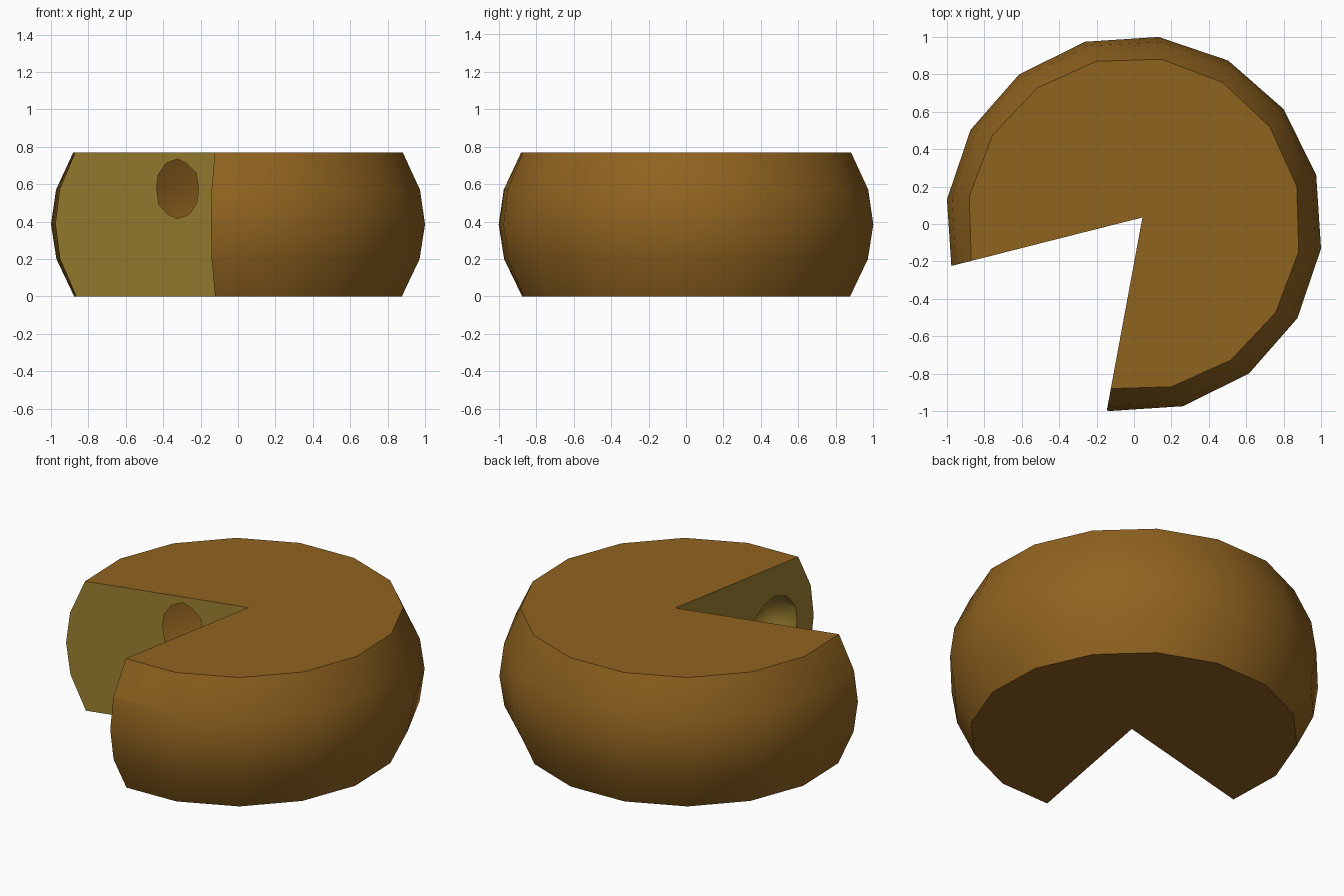
import bpy, bmesh
from math import cos, sin, radians
from mathutils import Vector, Matrix

if "Cube" in bpy.data.objects:
    bpy.data.objects.remove(bpy.data.objects["Cube"])


def material(name, color):
    m = bpy.data.materials.new(name)
    m.diffuse_color = color
    m.use_nodes = True
    m.node_tree.nodes["Principled BSDF"].inputs["Base Color"].default_value = m.diffuse_color
    return m


MATS = [material("rind", (0.28, 0.125, 0.014, 1)), material("paste", (0.33, 0.215, 0.03, 1))]


def to_object(name, bm, mat_index):
    bmesh.ops.recalc_face_normals(bm, faces=bm.faces)
    for f in bm.faces:
        f.material_index = mat_index
    me = bpy.data.meshes.new(name)
    bm.to_mesh(me)
    bm.free()
    for m in MATS:
        me.materials.append(m)
    ob = bpy.data.objects.new(name, me)
    bpy.context.collection.objects.link(ob)
    return ob


# Bulging 16-sided wheel: (radius, height, rotation) per ring
PROFILE = [(0.888, 0.0, 13), (0.981, 0.2, 14.3), (1.0086, 0.385, 15), (0.983, 0.57, 14.3), (0.893, 0.77, 13)]
N = 16
bm = bmesh.new()
rings = [[bm.verts.new((r * cos(radians(a + i * 360 / N)), r * sin(radians(a + i * 360 / N)), z))
          for i in range(N)] for r, z, a in PROFILE]
for lo, hi in zip(rings, rings[1:]):
    for i in range(N):
        j = (i + 1) % N
        bm.faces.new((lo[i], lo[j], hi[j], hi[i]))
bm.faces.new(rings[0])
bm.faces.new(rings[-1])
cheese = to_object("cheese_wheel", bm, 0)

# Wedge slice removed from the wheel
APEX = Vector((0.045, 0.035, 0))
DIR_A = Vector((-1.025, -0.26, 0)).normalized()
DIR_B = Vector((-0.19, -1.03, 0)).normalized()
bm = bmesh.new()
base = bm.faces.new([bm.verts.new(p + Vector((0, 0, -0.3)))
                     for p in (APEX, APEX + DIR_A * 2.5, APEX + DIR_B * 2.5)])
ext = bmesh.ops.extrude_face_region(bm, geom=[base])
bmesh.ops.translate(bm, vec=(0, 0, 1.4), verts=[v for v in ext["geom"] if isinstance(v, bmesh.types.BMVert)])
cutters = [to_object("wedge_cutter", bm, 1)]


# Air holes opening on the two cut faces
def hole(direction, dist, z, width, depth, height):
    b = bmesh.new()
    bmesh.ops.create_icosphere(b, subdivisions=2, radius=1)
    side = Vector((0, 0, 1)).cross(direction)
    rot = Matrix((direction, side, Vector((0, 0, 1)))).transposed().to_4x4()
    pos = APEX + direction * dist + Vector((0, 0, z))
    b.transform(Matrix.Translation(pos) @ rot @ Matrix.Diagonal((width, depth, height, 1)))
    return to_object("hole_cutter", b, 1)


cutters += [hole(DIR_A, 0.73, 0.37, 0.19, 0.19, 0.213),
            hole(DIR_A, 0.38, 0.575, 0.121, 0.14, 0.16),
            hole(DIR_A, 0.21, 0.10, 0.14, 0.14, 0.195),
            hole(DIR_B, 0.75, 0.39, 0.18, 0.18, 0.205)]

bpy.context.view_layer.objects.active = cheese
cheese.select_set(True)
for c in cutters:
    mod = cheese.modifiers.new("cut", 'BOOLEAN')
    mod.operation = 'DIFFERENCE'
    mod.solver = 'EXACT'
    mod.object = c
    bpy.ops.object.modifier_apply(modifier=mod.name)
    bpy.data.objects.remove(c)
bpy.ops.object.shade_smooth_by_angle(angle=radians(35))
